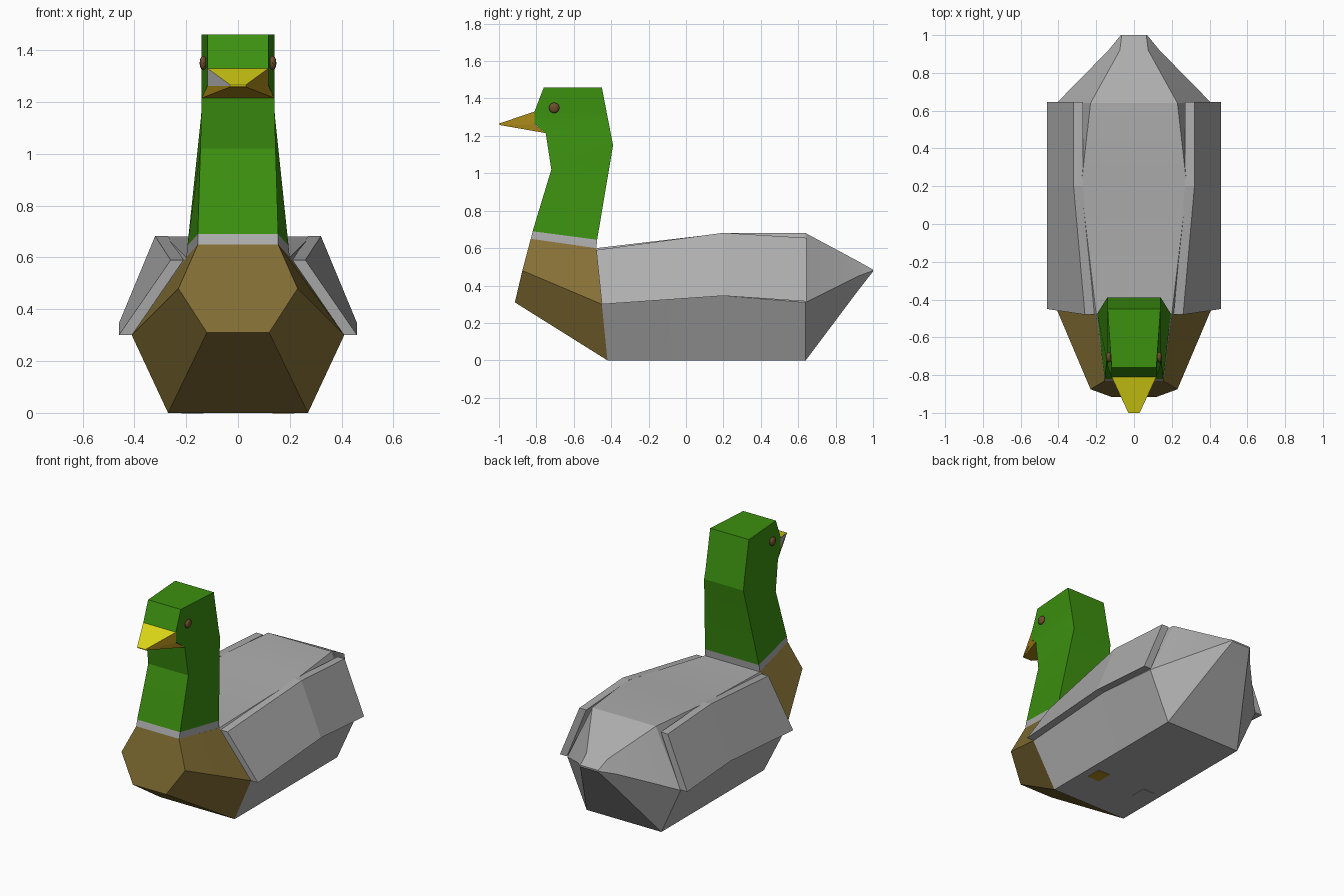
import bpy
import bmesh
import math
from mathutils import Matrix

if "Cube" in bpy.data.objects:
    bpy.data.objects.remove(bpy.data.objects["Cube"])


def material(name, rgb):
    m = bpy.data.materials.new(name)
    m.use_nodes = True
    m.diffuse_color = (*rgb, 1)
    m.node_tree.nodes["Principled BSDF"].inputs["Base Color"].default_value = (*rgb, 1)
    return m


grey = material("feather_grey", (0.42, 0.42, 0.42))
brown = material("breast_brown", (0.23, 0.16, 0.035))
green = material("head_green", (0.045, 0.28, 0.005))
yellow = material("bill_yellow", (0.75, 0.71, 0.008))
gold = material("bill_gold", (0.42, 0.26, 0.01))
eye_brown = material("eye_brown", (0.15, 0.075, 0.025))


def finish(name, bm, mats):
    bmesh.ops.remove_doubles(bm, verts=bm.verts, dist=0.0005)
    bmesh.ops.recalc_face_normals(bm, faces=bm.faces)
    mesh = bpy.data.meshes.new(name)
    bm.to_mesh(mesh)
    bm.free()
    for m in mats:
        mesh.materials.append(m)
    obj = bpy.data.objects.new(name, mesh)
    bpy.context.collection.objects.link(obj)
    return obj


def loft(name, rings, mats, slots, mirrored=True):
    """Skin closed rings; mirrored rings list only their +x half."""
    bm = bmesh.new()
    loops = []
    for ring in rings:
        full = list(ring)
        if mirrored:
            full += [(-x, y, z) for x, y, z in reversed(ring)]
        loops.append([bm.verts.new(p) for p in full])
    n = len(loops[0])
    for k, (a, b) in enumerate(zip(loops, loops[1:])):
        for i in range(n):
            j = (i + 1) % n
            bm.faces.new((a[i], a[j], b[j], b[i])).material_index = slots[k]
    bm.faces.new(loops[0]).material_index = slots[0]
    bm.faces.new(loops[-1]).material_index = slots[-1]
    return finish(name, bm, mats)


def smooth(obj, degrees):
    bpy.ops.object.select_all(action="DESELECT")
    obj.select_set(True)
    bpy.context.view_layer.objects.active = obj
    bpy.ops.object.shade_smooth_by_angle(angle=math.radians(degrees))


# Six-sided body: breast, shoulders, back, rump (top, middle, bottom points)
body = loft("body", [
    [(0.155, -0.83, 0.65), (0.23, -0.875, 0.48), (0.12, -0.915, 0.31)],
    [(0.20, -0.48, 0.60), (0.41, -0.45, 0.30), (0.27, -0.42, 0)],
    [(0.28, 0.20, 0.68), (0.41, 0.20, 0.345), (0.27, 0.20, 0)],
    [(0.23, 0.64, 0.68), (0.41, 0.64, 0.31), (0.27, 0.64, 0)],
], [brown, grey], [0, 1, 1])
smooth(body, 20)

# Pointed tail narrowing to a short edge
tail = loft("tail", [
    [(0.23, 0.64, 0.68), (0.41, 0.64, 0.31), (0.27, 0.64, 0)],
    [(0.075, 0.92, 0.53), (0.135, 0.92, 0.45), (0.11, 0.92, 0.373)],
    [(0.065, 1.0, 0.485), (0.07, 1.0, 0.48), (0.065, 1.0, 0.475)],
], [grey], [0, 0])
smooth(tail, 35)

# Collar, neck and head (front and back points)
head = loft("neck_and_head", [
    [(0.155, -0.83, 0.65), (0.20, -0.48, 0.595)],
    [(0.155, -0.82, 0.69), (0.195, -0.475, 0.645)],
    [(0.145, -0.72, 1.02), (0.142, -0.39, 1.15)],
    [(0.14, -0.75, 1.215), (0.14, -0.402, 1.21)],
    [(0.118, -0.81, 1.265), (0.14, -0.413, 1.27)],
    [(0.118, -0.81, 1.33), (0.14, -0.425, 1.33)],
    [(0.118, -0.76, 1.46), (0.14, -0.45, 1.46)],
], [grey, green], [0, 1, 1, 1, 1, 1])
smooth(head, 15)

# Bill: upper wedge with tinted sides, and the lower jaw
upper = loft("upper_bill", [
    [(0.118, -0.81, 1.33), (0.118, -0.81, 1.262)],
    [(0.03, -1.0, 1.266), (0.03, -1.0, 1.262)],
], [yellow, gold, grey], [0])
for p in upper.data.polygons:
    if abs(p.normal.x) > 0.5:
        p.material_index = 1 if p.normal.x > 0 else 2
loft("lower_bill", [
    [(0.118, -0.81, 1.262), (0.14, -0.75, 1.215)],
    [(0.03, -0.995, 1.262), (0.03, -0.995, 1.258)],
], [gold], [0])

for side, label in ((1, "left"), (-1, "right")):
    # Folded wing slab (outer top, outer bottom, inner bottom, inner top)
    sections = []
    for y_top, y_low, x_top, z_top, z_low in (
            (-0.48, -0.45, 0.26, 0.59, 0.30),
            (0.20, 0.20, 0.32, 0.682, 0.345),
            (0.645, 0.645, 0.32, 0.655, 0.315)):
        sections.append([(side * x_top, y_top, z_top), (side * 0.46, y_low, z_low),
                         (side * 0.41, y_low, z_low),
                         (side * (x_top - 0.05), y_top, z_top)])
    loft(label + "_wing", sections, [grey], [0, 0], mirrored=False)

    # Eye
    bm = bmesh.new()
    bmesh.ops.create_uvsphere(bm, u_segments=16, v_segments=10, radius=0.028)
    bmesh.ops.transform(bm, verts=bm.verts, matrix=Matrix.Translation(
        (side * 0.134, -0.705, 1.35)) @ Matrix.Diagonal((0.5, 1, 1, 1)))
    smooth(finish(label + "_eye", bm, [eye_brown]), 40)

    # Flat foot pad under the belly
    bm = bmesh.new()
    bmesh.ops.create_cube(bm, size=1)
    bmesh.ops.transform(bm, verts=bm.verts, matrix=Matrix.Translation(
        (side * 0.175, -0.12, 0)) @ Matrix.Diagonal((0.085, 0.10, 0.004, 1)))
    finish(label + "_foot", bm, [gold if side > 0 else grey])
